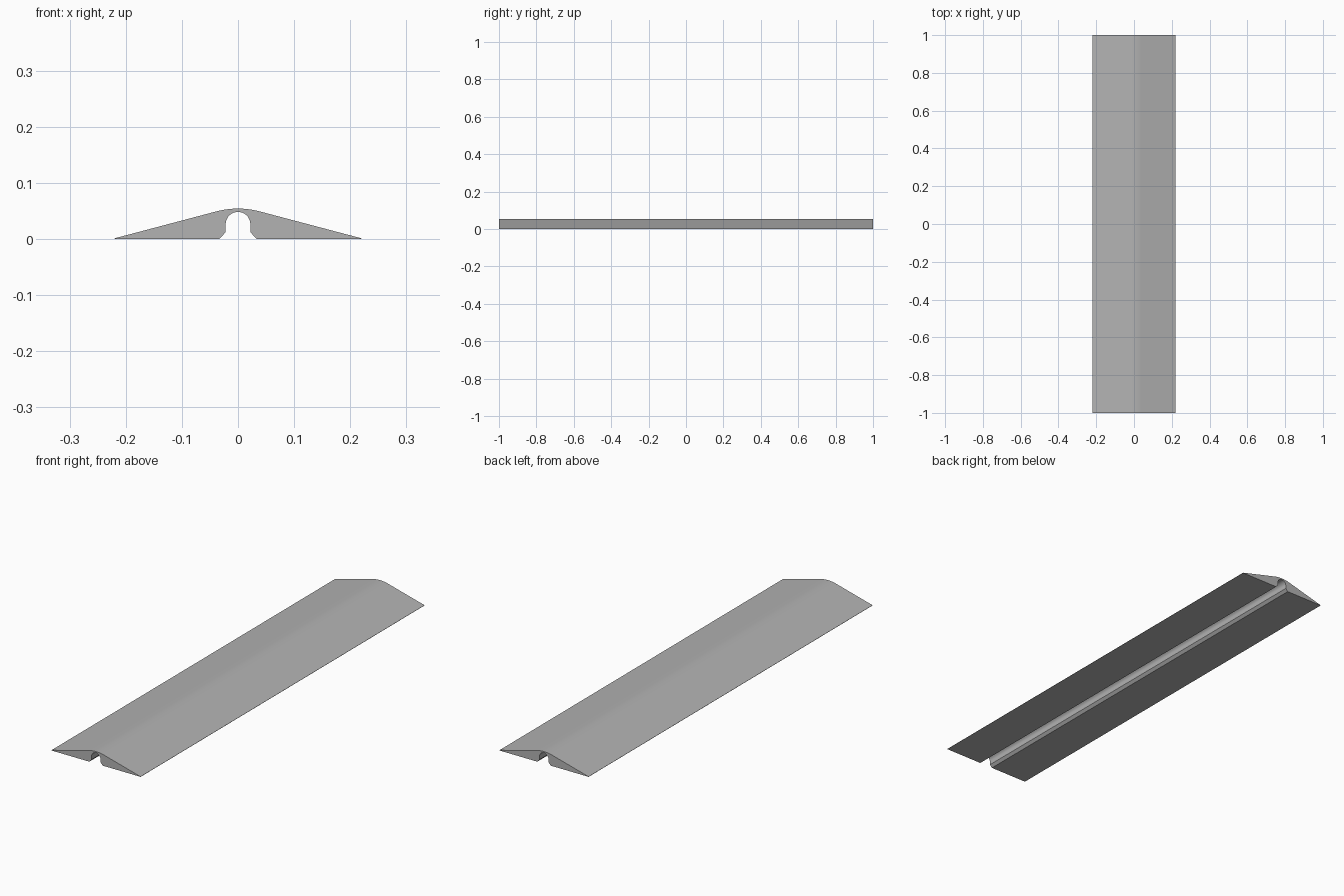
import bpy
import bmesh
from math import sin, cos, tan, pi, radians

cube = bpy.data.objects.get("Cube")
if cube:
    bpy.data.objects.remove(cube, do_unlink=True)

LENGTH = 2.0
HALF_WIDTH = 0.22
SLOPE = radians(15)
CROWN_RADIUS = 0.15
CROWN_TOP = 0.054
SLOT_RADIUS = 0.022
SLOT_SPRING = 0.026


def arc(radius, centre_z, start, end, steps):
    """Points on an arc about x = 0, angles measured from straight up."""
    angles = [start + (end - start) * i / steps for i in range(steps + 1)]
    return [(radius * sin(a), centre_z + radius * cos(a)) for a in angles]


def extrude_profile(name, points, length, material):
    """Extrude an x-z outline along y, centred on the origin."""
    bm = bmesh.new()
    face = bm.faces.new([bm.verts.new((x, -length / 2, z)) for x, z in points])
    extruded = bmesh.ops.extrude_face_region(bm, geom=[face], use_keep_orig=True)
    moved = [v for v in extruded["geom"] if isinstance(v, bmesh.types.BMVert)]
    bmesh.ops.translate(bm, verts=moved, vec=(0, length, 0))
    bmesh.ops.recalc_face_normals(bm, faces=bm.faces)
    mesh = bpy.data.meshes.new(name)
    bm.to_mesh(mesh)
    bm.free()
    mesh.materials.append(material)
    obj = bpy.data.objects.new(name, mesh)
    bpy.context.collection.objects.link(obj)
    return obj


grey = bpy.data.materials.new("mid_grey")
grey.use_nodes = True
colour = (0.45, 0.45, 0.45, 1)
grey.diffuse_color = colour
grey.node_tree.nodes["Principled BSDF"].inputs["Base Color"].default_value = colour

# Outer skin: sloping ramps joined by a rounded crown
crown = arc(CROWN_RADIUS, CROWN_TOP - CROWN_RADIUS, -SLOPE, SLOPE, 16)
edge_z = max(0.001, crown[0][1] - (HALF_WIDTH + crown[0][0]) * tan(SLOPE))
outer = [(-HALF_WIDTH, 0), (-HALF_WIDTH, edge_z), *crown,
         (HALF_WIDTH, edge_z), (HALF_WIDTH, 0)]

# Cable slot: round roof, straight walls and a flared mouth
roof = arc(SLOT_RADIUS, SLOT_SPRING, pi / 2, -pi / 2, 20)
slot = [(0.033, 0), (SLOT_RADIUS, 0.012), *roof,
        (-SLOT_RADIUS, 0.012), (-0.033, 0)]

ramp = extrude_profile("cable_ramp", outer + slot, LENGTH, grey)

# Smooth the curved faces, keep the corners crisp
bpy.ops.object.select_all(action="DESELECT")
ramp.select_set(True)
bpy.context.view_layer.objects.active = ramp
bpy.ops.object.shade_smooth_by_angle(angle=radians(30))
